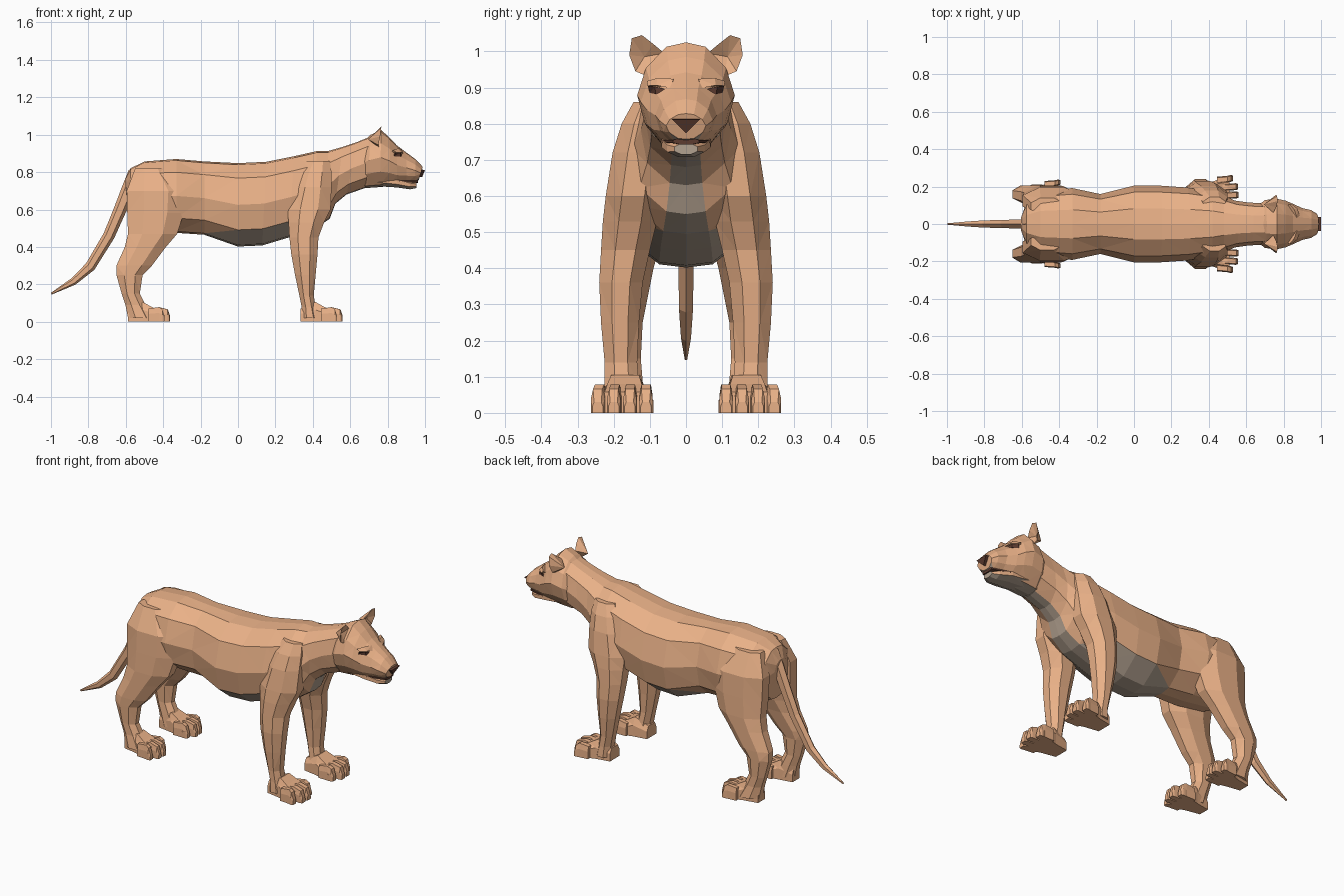
import bpy, bmesh, math
from mathutils import Vector

if "Cube" in bpy.data.objects:
    bpy.data.objects.remove(bpy.data.objects["Cube"])


def material(name, rgb):
    m = bpy.data.materials.new(name)
    m.diffuse_color = (*rgb, 1)
    m.use_nodes = True
    m.node_tree.nodes["Principled BSDF"].inputs["Base Color"].default_value = m.diffuse_color
    return m


MATS = [material("fur", (0.82, 0.44, 0.245)),
        material("pale_fur", (0.45, 0.36, 0.28)),
        material("dark_skin", (0.11, 0.045, 0.03))]


def finish(name, bm, mat=0, mirror=False, rule=None):
    bmesh.ops.recalc_face_normals(bm, faces=bm.faces)
    bmesh.ops.triangulate(bm, faces=bm.faces)
    bm.normal_update()
    for f in bm.faces:
        f.material_index = rule(f) if rule else mat
    me = bpy.data.meshes.new(name)
    bm.to_mesh(me)
    bm.free()
    for m in MATS:
        me.materials.append(m)
    ob = bpy.data.objects.new(name, me)
    bpy.context.collection.objects.link(ob)
    if mirror:
        mod = ob.modifiers.new("Mirror", 'MIRROR')
        mod.use_axis = (False, True, False)
        mod.use_mirror_merge = False
    return ob


def add_loft(bm, rings):
    loops = [[bm.verts.new(p) for p in r] for r in rings]
    n = len(loops[0])
    for a, b in zip(loops, loops[1:]):
        for i in range(n):
            j = (i + 1) % n
            bm.faces.new((a[i], a[j], b[j], b[i]))
    bm.faces.new(loops[0])
    bm.faces.new(loops[-1])


def loft(name, rings, **kw):
    bm = bmesh.new()
    add_loft(bm, rings)
    return finish(name, bm, **kw)


def octagon(a0, a1, b0, b1):
    k = 1 / math.cos(math.pi / 8)
    out = []
    for i in range(8):
        t = math.pi / 8 + i * math.pi / 4
        out.append(((a0 + a1) / 2 + k * math.cos(t) * (a1 - a0) / 2,
                    (b0 + b1) / 2 + k * math.sin(t) * (b1 - b0) / 2))
    return out


def z_ring(z, x0, x1, y0, y1):
    return [(x, y, z) for x, y in octagon(x0, x1, y0, y1)]


def x_ring(x, z0, z1, y0, y1):
    return [(x, y, z) for y, z in octagon(y0, y1, z0, z1)]


def section(xt, zt, xb, zb, w, prof):
    """Symmetric cross-section between a top point and a bottom point."""
    full = prof + [(-y, f) for y, f in reversed(prof[1:-1])]
    return [(xb + (xt - xb) * f, y * w, zb + (zt - zb) * f) for y, f in full]


# Torso and neck
BODY = [(0, 1), (.4, .98), (.83, .82), (1, .5), (.86, .2), (.36, .02), (0, 0)]
torso = [(-.605, .76, -.59, .64, .05), (-.575, .82, -.575, .53, .12),
         (-.50, .857, -.50, .50, .175), (-.33, .87, -.33, .475, .192),
         (-.18, .857, -.18, .465, .16), (0, .848, 0, .402, .205),
         (.15, .855, .13, .408, .205), (.30, .885, .27, .45, .195),
         (.42, .912, .41, .495, .175), (.48, .912, .49, .55, .15),
         (.56, .935, .52, .63, .125), (.64, .962, .58, .68, .115),
         (.72, .995, .68, .715, .11)]


def underside(f):
    c = f.calc_center_median()
    if c.x < -.14:
        return 0
    wide = -.1 < c.x < .33 and f.normal.z < -.6 and c.z < .5
    return 1 if wide or (abs(c.y) < .055 and f.normal.z < -.1) else 0


loft("torso", [section(*s, BODY) for s in torso], rule=underside)

# Head
SKULL = [(0, 1), (.4, .96), (.82, .77), (1, .52), (.85, .27), (.42, .04), (0, 0)]
head = [(.66, .955, .64, .72, .09), (.71, 1.0, .69, .715, .128),
        (.765, 1.025, .76, .72, .135), (.81, .985, .81, .725, .125),
        (.85, .942, .85, .725, .108), (.90, .905, .90, .735, .085),
        (.95, .868, .945, .745, .074), (.988, .828, .966, .757, .055)]
loft("head", [section(*s, SKULL) for s in head],
     rule=lambda f: 1 if f.normal.z < -.75 else 0)

# Lower jaw
jaw = [(.74, .725, .80, .07), (.85, .718, .775, .068), (.92, .708, .755, .052),
       (.955, .715, .745, .032)]
loft("lower_jaw", [x_ring(x, a, b, -w, w) for x, a, b, w in jaw],
     rule=lambda f: 1 if f.normal.z < -.2 or f.normal.x > .5 else 0)

# Mouth line
loft("mouth", [x_ring(.86, .742, .76, -.066, .066), x_ring(.962, .742, .76, -.036, .036)], mat=2)

# Nose
loft("nose", [[(.96, .04, .814), (.96, -.04, .814), (.95, 0, .774)],
              [(1.0, .038, .812), (1.0, -.038, .812), (.985, 0, .774)]], mat=2)

# Eyes: slanted slivers
loft("eyes", [[(.845, .106, .905), (.835, .100, .885), (.82, .085, .89)],
              [(.868, .086, .903), (.87, .084, .882), (.84, .07, .89)],
              [(.880, .048, .893), (.887, .050, .880), (.86, .04, .88)]],
     mat=2, mirror=True)

# Brow ridges above the eyes
loft("brows", [[(.83, .108, .918), (.845, .106, .906), (.81, .08, .90)],
               [(.855, .08, .926), (.874, .082, .906), (.83, .06, .90)],
               [(.872, .035, .924), (.888, .042, .898), (.85, .03, .90)]], mirror=True)

# Ears: cupped fans
bm = bmesh.new()
rim = [bm.verts.new(p) for p in [(.745, .06, .995), (.76, .09, 1.02), (.768, .122, 1.045),
                                 (.765, .15, 1.036), (.76, .157, .99), (.75, .14, .945),
                                 (.755, .105, .93)]]
hollow = bm.verts.new((.735, .115, .985))
back = bm.verts.new((.695, .105, .975))
for i, v in enumerate(rim):
    w = rim[(i + 1) % len(rim)]
    bm.faces.new((v, w, hollow))
    bm.faces.new((w, v, back))
finish("ears", bm, mirror=True)

# Legs: z, x range, y range
front = [(.86, .37, .49, .06, .145), (.80, .33, .50, .06, .178), (.72, .30, .50, .06, .203),
         (.60, .265, .495, .07, .222), (.53, .27, .46, .08, .23), (.45, .275, .43, .10, .235),
         (.36, .285, .425, .12, .24), (.25, .305, .415, .13, .235),
         (.14, .328, .405, .135, .225), (.08, .34, .415, .13, .225), (.02, .34, .43, .12, .23)]
loft("front_legs", [z_ring(*r) for r in front], mirror=True)
hind = [(.82, -.55, -.38, .05, .14), (.70, -.595, -.28, .05, .197), (.58, -.592, -.29, .05, .203),
        (.47, -.588, -.325, .07, .207), (.40, -.605, -.385, .09, .207),
        (.30, -.65, -.46, .11, .207), (.25, -.65, -.51, .12, .205),
        (.15, -.622, -.525, .125, .20), (.09, -.602, -.495, .12, .20),
        (.02, -.588, -.45, .115, .21)]
loft("hind_legs", [z_ring(*r) for r in hind], mirror=True)


# Paws: wedge-shaped pad with four toes
def paw(name, x, y0, y1, splay):
    bm = bmesh.new()

    def flat(px, h, a, b):
        c = (b - a) * .16
        return [(px, a, 0), (px, b, 0), (px, b, h * .6), (px, b - c, h), (px, a + c, h), (px, a, h * .6)]
    add_loft(bm, [flat(x, .07, y0 + .035, y1 - .045), flat(x + .08, .105, y0 + .022, y1 - .03),
                  flat(x + .125, .08, y0 + .01, y1 - .015), flat(x + .175, .058, y0, y1 - .005)])
    w = (y1 - y0) / 4
    for i, reach in enumerate((.2, .225, .222, .195)):
        a = y0 + i * w + .002
        s = splay * i / 3
        b = a + w - .004
        add_loft(bm, [flat(x + .11, .07, a, b), flat(x + .165, .078, a + s / 2, b + s / 2),
                      flat(x + reach - .012, .066, a + s, b + s),
                      flat(x + reach, .03, a + s + .004, b + s - .004)])
    finish(name, bm, mirror=True)


paw("front_paws", .335, .09, .255, .01)
paw("hind_paws", -.588, .09, .232, .008)

# Tail
path = [(-.55, .80, .036), (-.59, .70, .036), (-.63, .60, .034), (-.69, .46, .031),
        (-.79, .295, .028), (-.88, .215, .02), (-.998, .15, .005)]
rings = []
for i, (x, z, r) in enumerate(path):
    p, q = path[max(i - 1, 0)], path[min(i + 1, len(path) - 1)]
    t = Vector((q[0] - p[0], 0, q[1] - p[1])).normalized()
    n = Vector((t.z, 0, -t.x))
    rings.append([Vector((x, 0, z)) + r * (math.cos(a) * n + math.sin(a) * .8 * Vector((0, 1, 0)))
                  for a in (k * math.pi / 3 for k in range(6))])
loft("tail", rings)
